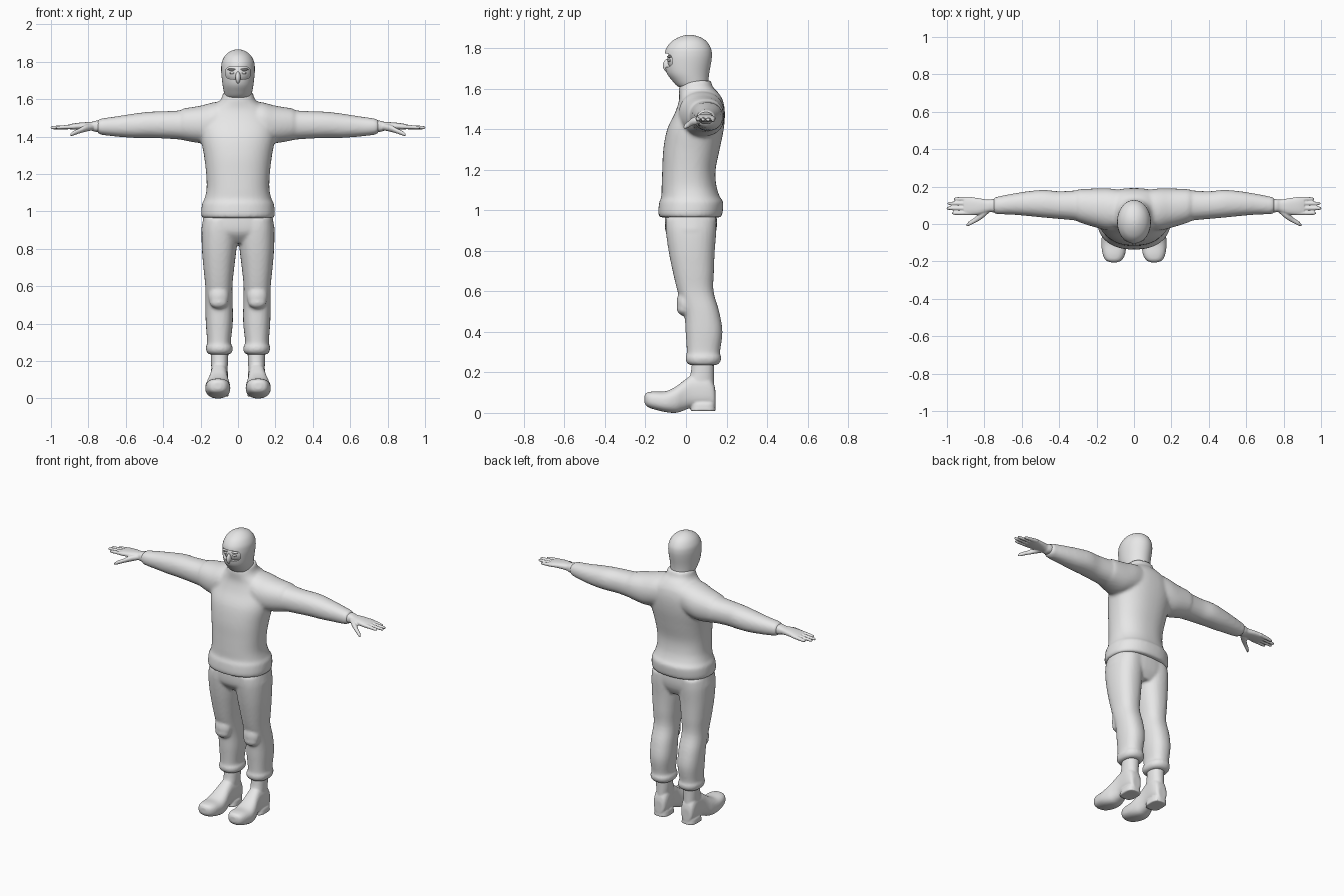
import bpy, bmesh, math
from mathutils import Matrix, Vector

grey = bpy.data.materials.new("plain_grey")
grey.diffuse_color = (0.8, 0.8, 0.8, 1)


def catmull(p, q, r, s, u):
    return 0.5 * (2 * q + (r - p) * u + (2 * p - 5 * q + 4 * r - s) * u * u
                  + (3 * q - p - 3 * r + s) * u ** 3)


def loft(bm, axis, stations, side=1, n=32, sub=4, power=2.0):
    """Closed skin through rounded sections: (position, a0, a1, b0, b1)."""
    k = len(stations)
    rows = []
    for i in range(k - 1):
        four = [stations[min(max(i + j, 0), k - 1)] for j in (-1, 0, 1, 2)]
        for j in range(sub):
            rows.append([catmull(*c, j / sub) for c in zip(*four)])
    rows.append(stations[-1])
    rings = []
    for t, a0, a1, b0, b1 in rows:
        ring = []
        for m in range(n):
            w = 2 * math.pi * m / n
            c, d = math.cos(w), math.sin(w)
            a = (a0 + a1) / 2 + (a1 - a0) / 2 * math.copysign(abs(c) ** (2 / power), c)
            b = (b0 + b1) / 2 + (b1 - b0) / 2 * math.copysign(abs(d) ** (2 / power), d)
            x, y, z = {"x": (t, a, b), "y": (a, t, b), "z": (a, b, t)}[axis]
            ring.append(bm.verts.new((x * side, y, z)))
        rings.append(ring)
    for r, s in zip(rings, rings[1:]):
        for m in range(n):
            bm.faces.new((r[m], r[(m + 1) % n], s[(m + 1) % n], s[m]))
    bm.faces.new(rings[0])
    bm.faces.new(rings[-1])


def ball(bm, centre, radii):
    m = Matrix.Translation(centre) @ Matrix.Diagonal(Vector((*radii, 1)))
    bmesh.ops.create_uvsphere(bm, u_segments=24, v_segments=14, radius=1, matrix=m)


def finish(bm, name, voxel=0, smooth=3):
    """Make the object; a voxel size fuses its overlapping pieces."""
    bmesh.ops.recalc_face_normals(bm, faces=bm.faces)
    for f in bm.faces:
        f.smooth = True
    me = bpy.data.meshes.new(name)
    bm.to_mesh(me)
    bm.free()
    me.materials.append(grey)
    ob = bpy.data.objects.new(name, me)
    bpy.context.collection.objects.link(ob)
    if voxel:
        r = ob.modifiers.new("fuse", "REMESH")
        r.mode, r.voxel_size, r.use_smooth_shade = "VOXEL", voxel, True
        s = ob.modifiers.new("soften", "SMOOTH")
        s.factor, s.iterations = 0.5, smooth
    return ob


# Sweater: body with hem and collar, plus both sleeves
bm = bmesh.new()
loft(bm, "z", [(.965, -.19, .19, -.13, .172), (.985, -.197, .197, -.137, .18),
               (1.04, -.192, .192, -.132, .184), (1.065, -.18, .18, -.122, .168),
               (1.12, -.168, .168, -.12, .15), (1.2, -.17, .17, -.117, .146),
               (1.3, -.182, .182, -.112, .166), (1.4, -.2, .2, -.093, .186),
               (1.48, -.2, .2, -.055, .192), (1.54, -.165, .165, -.035, .183),
               (1.58, -.11, .11, -.034, .16), (1.605, -.088, .088, -.034, .135),
               (1.64, -.078, .078, -.022, .123)], n=48, power=2.3)
for s in (-1, 1):
    loft(bm, "x", [(.05, -.02, .18, 1.40, 1.59), (.13, -.035, .19, 1.375, 1.583),
                   (.2, -.02, .19, 1.365, 1.565), (.29, .008, .186, 1.38, 1.55),
                   (.31, .018, .18, 1.384, 1.54), (.4, .027, .175, 1.39, 1.535),
                   (.48, .034, .182, 1.392, 1.532), (.56, .042, .176, 1.393, 1.522),
                   (.65, .05, .162, 1.40, 1.508), (.72, .052, .148, 1.408, 1.498),
                   (.745, .056, .143, 1.415, 1.492), (.752, .066, .13, 1.425, 1.482)],
         side=s, power=2.2)
finish(bm, "sweater", .01, 4)

# Trousers: hips, two legs with gathered cuffs, padded knees
bm = bmesh.new()
loft(bm, "z", [(.83, -.1, .1, -.05, .12), (.88, -.188, .188, -.095, .145),
               (.94, -.19, .19, -.105, .153), (1.03, -.17, .17, -.1, .145)], n=48, power=2.5)
for s in (-1, 1):
    loft(bm, "z", [(.235, .045, .155, .02, .15), (.25, .03, .168, .002, .168),
                   (.275, .028, .172, -.002, .174), (.3, .038, .165, .004, .168),
                   (.4, .028, .172, -.002, .18), (.5, .028, .175, -.01, .164),
                   (.6, .03, .175, -.042, .136), (.7, .02, .185, -.066, .138),
                   (.8, .008, .193, -.086, .142), (.9, .0, .194, -.1, .15),
                   (.96, .0, .185, -.1, .15)], side=s, power=2.3)
    ball(bm, (s * .103, -.006, .545), (.055, .04, .068))
    ball(bm, (s * .103, -.01, .515), (.05, .036, .035))
finish(bm, "trousers", .009, 3)

# Boots: upturned foot with heel, and shaft
for s, label in ((-1, "right"), (1, "left")):
    bm = bmesh.new()
    loft(bm, "y", [(-.205, .09, .125, .05, .085), (-.193, .065, .152, .032, .1),
                   (-.16, .047, .168, .018, .106), (-.1, .041, .175, .004, .107),
                   (-.05, .045, .168, .0, .13), (-.01, .053, .155, .012, .16),
                   (.03, .055, .148, .026, .185), (.1, .052, .147, .026, .19),
                   (.135, .06, .14, .026, .15), (.145, .075, .125, .03, .11)],
         side=s, power=2.5)
    loft(bm, "z", [(.009, .05, .15, .022, .146), (.045, .054, .147, .03, .143)],
         side=s, power=3)
    loft(bm, "z", [(.08, .057, .143, .02, .14), (.15, .056, .143, .01, .138),
                   (.2, .053, .144, .024, .138), (.28, .05, .146, .032, .14)],
         side=s, power=2.2)
    finish(bm, label + "_boot", .006, 3)

# Hands: banded wrist, palm, four fingers and a thumb
fingers = [(.058, .975, 1.449), (.084, 1.003, 1.449), (.11, .998, 1.448), (.134, .965, 1.446)]
for s, label in ((-1, "right"), (1, "left")):
    bm = bmesh.new()
    loft(bm, "x", [(.73, .064, .132, 1.425, 1.482), (.75, .062, .134, 1.425, 1.485),
                   (.766, .064, .132, 1.426, 1.484), (.785, .062, .13, 1.432, 1.478),
                   (.83, .05, .138, 1.436, 1.476), (.88, .047, .144, 1.437, 1.47),
                   (.91, .05, .142, 1.441, 1.463)], side=s, power=2.4)
    for y, tip, z in fingers:
        loft(bm, "x", [(.87, y - .012, y + .012, 1.441, 1.466),
                       (.93, y - .0105, y + .0105, z - .009, z + .012),
                       (tip - .015, y - .009, y + .009, z - .01, z + .008),
                       (tip, y - .004, y + .004, z - .006, z + .003)], side=s, n=14)
    loft(bm, "x", [(.775, .06, .1, 1.435, 1.468), (.815, .026, .075, 1.425, 1.463),
                   (.85, .006, .036, 1.416, 1.444), (.88, -.009, .016, 1.405, 1.43),
                   (.897, -.014, -.002, 1.403, 1.416)], side=s, n=16)
    finish(bm, label + "_hand", .0045, 2)

# Hood over head and neck
bm = bmesh.new()
loft(bm, "z", [(1.55, -.066, .066, .0, .115), (1.598, -.068, .068, -.016, .114),
               (1.614, -.07, .07, -.044, .113), (1.64, -.076, .076, -.068, .111),
               (1.68, -.083, .083, -.096, .115), (1.735, -.089, .089, -.106, .125),
               (1.77, -.09, .09, -.105, .128), (1.80, -.086, .086, -.097, .123),
               (1.83, -.071, .071, -.075, .105), (1.85, -.05, .05, -.045, .08),
               (1.862, -.026, .026, -.014, .048), (1.866, -.005, .005, .012, .022)], n=48)
hood = finish(bm, "hood")

# Rounded opening for the eyes
bm = bmesh.new()
loft(bm, "y", [(-.2, -.066, .066, 1.706, 1.775), (-.042, -.066, .066, 1.706, 1.775)],
     n=40, sub=1, power=3.5)
cutter = finish(bm, "eye_opening_cutter")
cutter.hide_render = True
cutter.hide_viewport = True
cut = hood.modifiers.new("eye_opening", "BOOLEAN")
cut.object, cut.operation, cut.solver = cutter, "DIFFERENCE", "EXACT"

# Sharp rim around the opening, smooth elsewhere
bpy.context.view_layer.update()
done = bpy.data.meshes.new_from_object(
    hood.evaluated_get(bpy.context.evaluated_depsgraph_get()))
hood.modifiers.clear()
hood.data = done
done.set_sharp_from_angle(angle=math.radians(40))

# Face inside the opening, with nose, eyes and brows
bm = bmesh.new()
ball(bm, (0, 0, 1.742), (.078, .093, .075))
ball(bm, (0, -.092, 1.715), (.014, .022, .032))
for s in (-1, 1):
    ball(bm, (s * .031, -.081, 1.74), (.014, .011, .007))
    ball(bm, (s * .033, -.08, 1.759), (.023, .014, .006))
finish(bm, "face")
